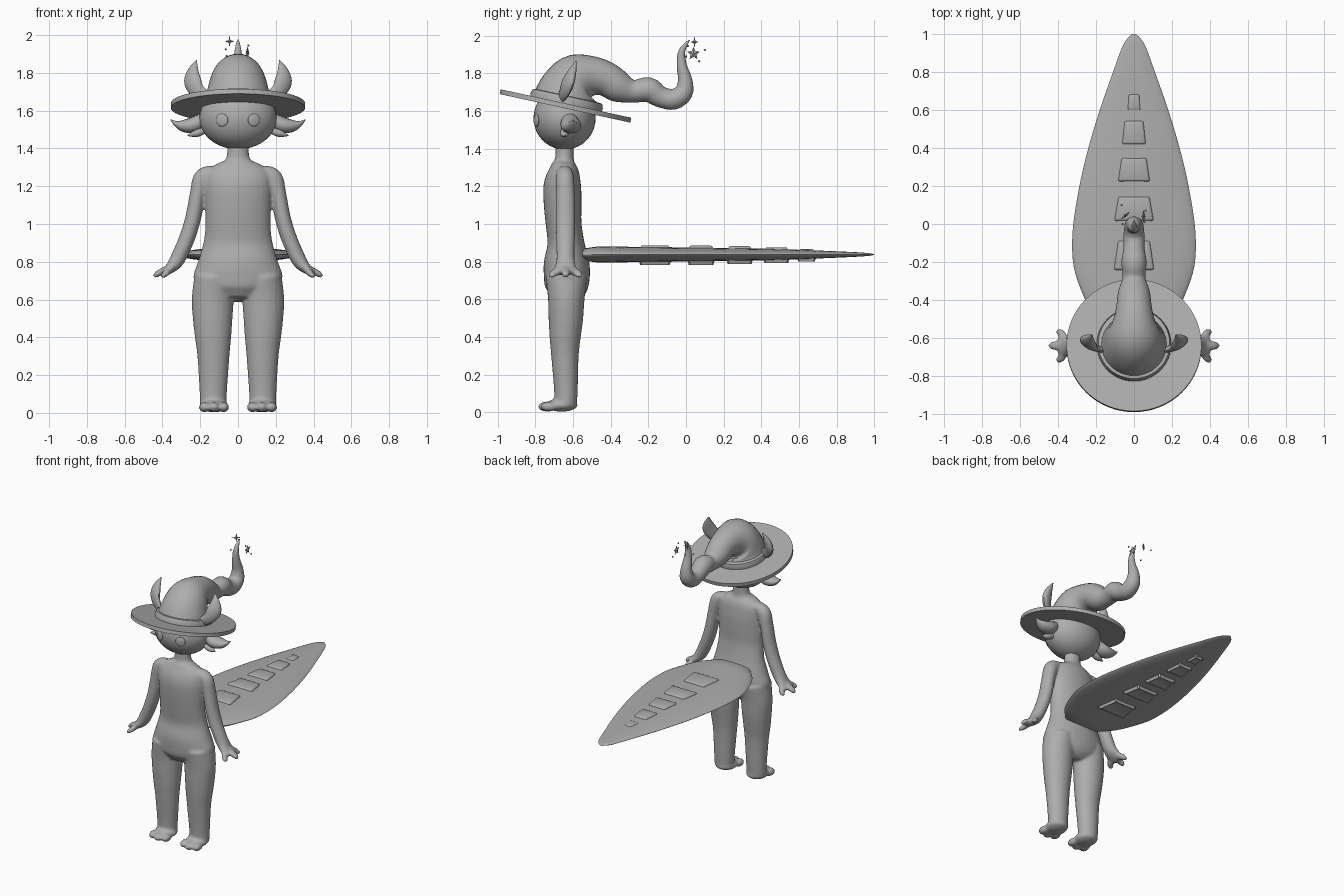
import bpy, bmesh, math
from mathutils import Vector, Matrix

if "Cube" in bpy.data.objects:
    bpy.data.objects.remove(bpy.data.objects["Cube"])

grey = bpy.data.materials.new("plain_grey")
grey.diffuse_color = (0.42, 0.42, 0.42, 1)
grey.use_nodes = True
grey.node_tree.nodes["Principled BSDF"].inputs["Base Color"].default_value = grey.diffuse_color
X, Y, Z = Vector((1, 0, 0)), Vector((0, 1, 0)), Vector((0, 0, 1))


def finish(bm, name, angle=40):
    bmesh.ops.recalc_face_normals(bm, faces=bm.faces)
    me = bpy.data.meshes.new(name)
    bm.to_mesh(me)
    bm.free()
    me.materials.append(grey)
    ob = bpy.data.objects.new(name, me)
    bpy.context.collection.objects.link(ob)
    bpy.ops.object.select_all(action='DESELECT')
    bpy.context.view_layer.objects.active = ob
    ob.select_set(True)
    bpy.ops.object.shade_smooth_by_angle(angle=math.radians(angle))
    return ob


def tube(bm, keys, hint, n=24, steps=4, power=1.0):
    """Loft ellipses along a smooth path; key = x, y, z, radius on hint axis, other radius."""
    k = [Vector(q) for q in keys]
    k = [2 * k[0] - k[1]] + k + [2 * k[-1] - k[-2]]
    pts = []
    for i in range(1, len(k) - 2):
        a, b, c, d = k[i - 1:i + 3]
        for j in range(steps):
            t = j / steps
            pts.append(0.5 * (2 * b + (c - a) * t + (2 * a - 5 * b + 4 * c - d) * t * t
                              + (3 * b - a - 3 * c + d) * t ** 3))
    pts.append(k[-2])
    rings = []
    for i, q in enumerate(pts):
        p = Vector(q[:3])
        tan = (Vector(pts[min(i + 1, len(pts) - 1)][:3]) - Vector(pts[max(i - 1, 0)][:3])).normalized()
        side = (hint - tan * hint.dot(tan)).normalized()
        up = tan.cross(side)
        ring = []
        for m in range(n):
            a = math.tau * m / n
            s = math.copysign(abs(math.sin(a)) ** power, math.sin(a))
            ring.append(bm.verts.new(p + side * max(q[3], .001) * math.cos(a) + up * max(q[4], .001) * s))
        rings.append(ring)
    for r, q in zip(rings, rings[1:]):
        for m in range(n):
            bm.faces.new((r[m], r[(m + 1) % n], q[(m + 1) % n], q[m]))
    bm.faces.new(rings[0])
    bm.faces.new(rings[-1])


def ball(bm, loc, size, rot=Matrix(), seg=24):
    bmesh.ops.create_uvsphere(bm, u_segments=seg, v_segments=seg // 2, radius=1,
                              matrix=Matrix.Translation(loc) @ rot @ Matrix.Diagonal((*size, 1)))


def star(name, loc, rot, points, r, inner, depth):
    """Faceted star facing its local z axis."""
    bm = bmesh.new()
    n = points * 2
    rim = []
    for i in range(n):
        a, q = math.tau * i / n + math.pi / 2, (inner if i % 2 else r)
        rim.append(bm.verts.new((q * math.cos(a), q * math.sin(a), 0)))
    for h in (depth, -depth):
        c = bm.verts.new((0, 0, h))
        for i in range(n):
            bm.faces.new((rim[i], rim[(i + 1) % n], c))
    bm.transform(Matrix.Translation(loc) @ rot)
    finish(bm, name, 10)


# Body: torso, neck, legs, arms, feet and hands fused into one smooth skin
bm = bmesh.new()
tube(bm, [(0, -.65, .60, .10, .07), (0, -.64, .65, .20, .11), (0, -.633, .72, .236, .122),
          (0, -.635, .80, .212, .12), (0, -.638, .90, .183, .098), (0, -.65, 1.0, .172, .095),
          (0, -.655, 1.1, .175, .1), (0, -.657, 1.2, .178, .1), (0, -.65, 1.27, .17, .085),
          (0, -.648, 1.315, .12, .066), (0, -.646, 1.345, .064, .05),
          (0, -.645, 1.44, .056, .047)], X, 32)
for s in (1, -1):
    tube(bm, [(s * .126, -.635, .72, .105, .11), (s * .134, -.636, .60, .111, .097),
              (s * .134, -.638, .50, .105, .092), (s * .132, -.642, .40, .096, .083),
              (s * .13, -.643, .30, .085, .073), (s * .131, -.638, .12, .073, .063),
              (s * .131, -.64, .03, .07, .06)], X)
    ball(bm, (s * .127, -.66, .038), (.076, .085, .035))
    for x, y in ((.077, -.728), (.127, -.742), (.177, -.728)):
        ball(bm, (s * x, y, .03), (.031, .045, .027), seg=16)
    tube(bm, [(s * .13, -.645, 1.285, .04, .03), (s * .185, -.643, 1.245, .048, .05),
              (s * .213, -.641, 1.16, .05, .042), (s * .238, -.64, 1.03, .052, .042),
              (s * .272, -.64, .92, .05, .042), (s * .322, -.64, .81, .048, .04),
              (s * .36, -.64, .765, .058, .028), (s * .395, -.64, .742, .05, .02)], Y)
    for y, x, z in ((-.72, .405, .72), (-.64, .445, .72), (-.56, .405, .72)):
        tube(bm, [(s * .355, -.64, .77, .022, .02), (s * (x - .025), y * .75 - .16, z + .02, .024, .018),
                  (s * x, y, z, .014, .011)], Y, 12)
body = finish(bm, "body", 60)
mod = body.modifiers.new("fuse", 'REMESH')
mod.mode, mod.voxel_size, mod.use_smooth_shade = 'VOXEL', .009, True
mod = body.modifiers.new("soften", 'SMOOTH')
mod.factor, mod.iterations = .5, 5

# Head and eyes
bm = bmesh.new()
ball(bm, (0, -.645, 1.562), (.205, .165, .167), seg=40)
finish(bm, "head", 60)
for s, side in ((1, "left"), (-1, "right")):
    bm = bmesh.new()
    ball(bm, (s * .085, -.795, 1.55), (.034, .009, .034), Matrix.Rotation(s * .36, 4, 'Z'))
    finish(bm, side + "_eye", 60)

    # Gills at the sides of the head
    bm = bmesh.new()
    tube(bm, [(s * .17, -.62, 1.56, .04, .035), (s * .235, -.612, 1.525, .055, .042),
              (s * .29, -.605, 1.52, .045, .032), (s * .33, -.602, 1.533, .025, .014),
              (s * .357, -.60, 1.553, .002, .002)], Y, 16)
    finish(bm, side + "_upper_gill")
    bm = bmesh.new()
    tube(bm, [(s * .165, -.64, 1.50, .018, .016), (s * .22, -.645, 1.48, .024, .02),
              (s * .268, -.645, 1.468, .002, .002)], Y, 12)
    finish(bm, side + "_lower_gill")

    # Ears poking out of the hat
    bm = bmesh.new()
    tube(bm, [(s * .165, -.665, 1.67, .012, .03), (s * .215, -.645, 1.705, .022, .042),
              (s * .24, -.625, 1.755, .026, .05), (s * .238, -.605, 1.81, .02, .032),
              (s * .22, -.583, 1.868, .002, .002)], Vector((s * -.5, 1, 0)), 16)
    finish(bm, side + "_ear")

# Hat: tilted brim, band and a long crooked cone
tilt = Matrix.Translation((0, -.64, 1.627)) @ Matrix.Rotation(math.radians(-12.3), 4, 'X')
bm = bmesh.new()
bmesh.ops.create_cone(bm, cap_ends=True, segments=64, radius1=.355, radius2=.355, depth=.026, matrix=tilt)
finish(bm, "hat_brim")
bm = bmesh.new()
rings = [[bm.verts.new(tilt @ Vector((r * math.cos(math.tau * i / 48), r * math.sin(math.tau * i / 48), h)))
          for i in range(48)] for r, h in ((.17, .0), (.193, .0), (.196, .03), (.188, .052), (.165, .055))]
for a, b in zip(rings, rings[1:] + rings[:1]):
    for i in range(48):
        bm.faces.new((a[i], a[(i + 1) % 48], b[(i + 1) % 48], b[i]))
finish(bm, "hat_band")
bm = bmesh.new()
cone = [(-.64, 1.63, .185), (-.622, 1.70, .165), (-.575, 1.765, .143), (-.50, 1.785, .108),
        (-.425, 1.77, .092), (-.355, 1.728, .083), (-.28, 1.705, .06), (-.20, 1.713, .066),
        (-.135, 1.675, .056), (-.065, 1.663, .055), (-.013, 1.70, .05), (-.005, 1.765, .038),
        (-.022, 1.84, .027), (-.024, 1.91, .019), (0, 1.955, .01), (.02, 1.978, .001)]
tube(bm, [(0, y, z, r, r) for y, z, r in cone], X, 32)
finish(bm, "hat_cone", 60)

# Hat star and the sparkles floating round the tip
star("hat_star", (0, -.737, 1.777), Matrix.Rotation(math.radians(52), 4, 'X'), 5, .048, .022, .016)
turn = Matrix.Rotation(math.pi / 2, 4, 'Z') @ Matrix.Rotation(math.pi / 2, 4, 'X')
star("floating_star", (.05, .04, 1.905), turn, 5, .036, .017, .01)
star("floating_sparkle", (-.045, .045, 1.967),
     Matrix.Rotation(.7, 4, 'Z') @ Matrix.Rotation(math.pi / 2, 4, 'X'), 4, .032, .009, .008)
bm = bmesh.new()
for p in ((-.065, .10, 1.925), (-.06, 0, 1.89), (.06, .07, 1.865), (.055, .01, 1.945)):
    ball(bm, p, (.006, .006, .006), seg=8)
finish(bm, "sparkle_dots")

# Flat leaf-shaped tail
bm = bmesh.new()
leaf = [(-.55, .14, .03), (-.47, .215, .042), (-.38, .265, .042), (-.22, .318, .04), (-.03, .322, .038),
        (.2, .287, .035), (.4, .24, .031), (.6, .18, .025), (.8, .11, .017), (.94, .058, .01), (.99, .02, .004),
        (1.0, .002, .001)]
tube(bm, [(0, y, .838, w, h) for y, w, h in leaf], X, 32, power=1.2)
finish(bm, "tail", 50)

# Row of raised plates on both faces of the tail
for f, side in ((1, "upper"), (-1, "lower")):
    for i, (y, w, l, h) in enumerate(((-.165, .115, .085, .049), (.08, .112, .07, .047), (.285, .09, .067, .044),
                                      (.48, .067, .067, .038), (.64, .037, .045, .029))):
        bm = bmesh.new()
        bmesh.ops.create_cube(bm, size=2)
        for v in bm.verts:
            taper = (1 if v.co.y < 0 else .78) * (1 if v.co.z < 0 else .88)
            v.co = (v.co.x * w * taper, y + v.co.y * l * (1 if v.co.z < 0 else .85),
                    .838 + f * (h if v.co.z > 0 else .012))
        bmesh.ops.bevel(bm, geom=bm.edges[:], offset=.008, segments=2, affect='EDGES', profile=.5)
        finish(bm, f"{side}_tail_plate_{i + 1}")
